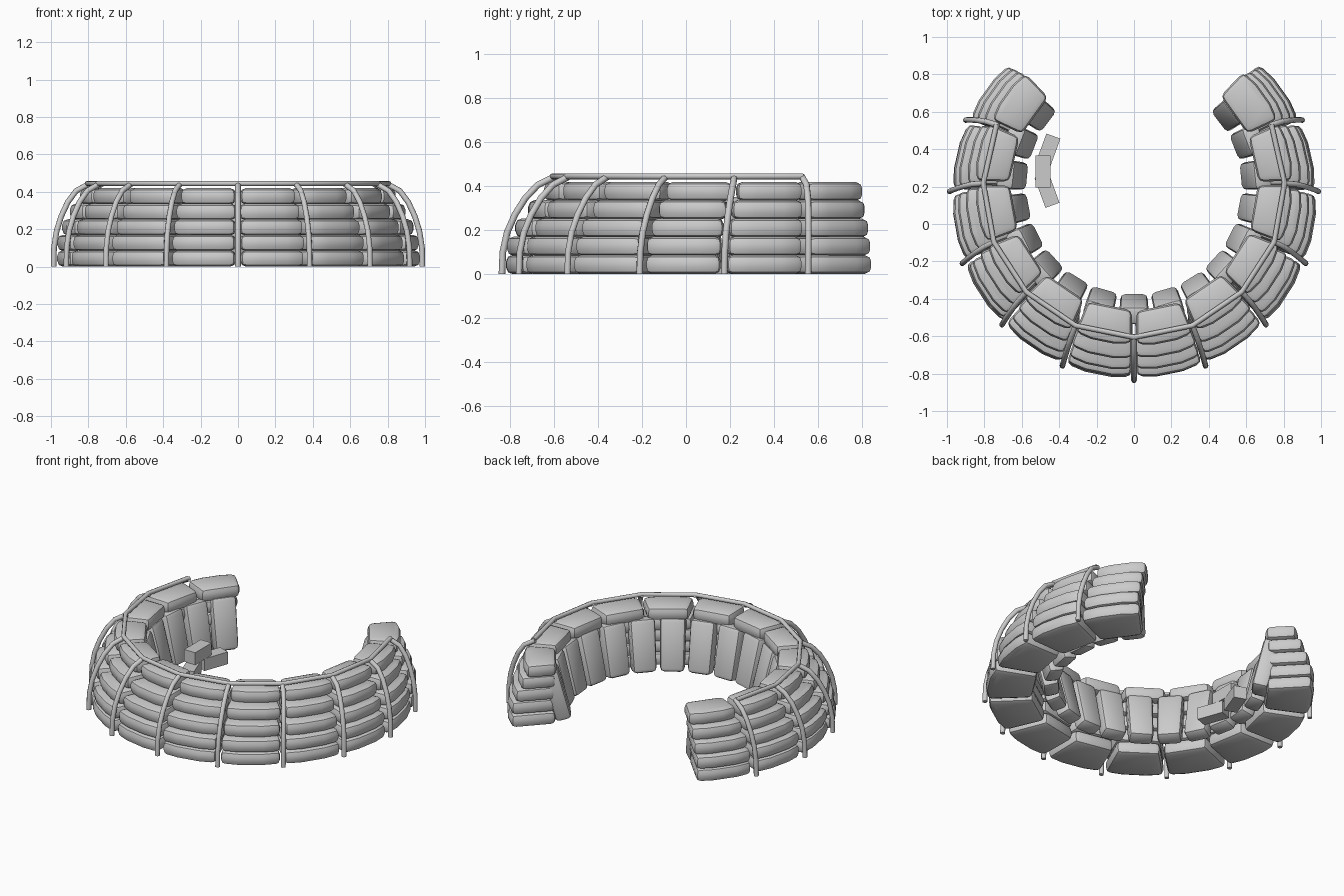
import bpy, bmesh, random
from math import sin, cos, radians
from mathutils import Vector, Matrix

if "Cube" in bpy.data.objects:
    bpy.data.objects.remove(bpy.data.objects["Cube"])

random.seed(4)
STEP = 22.85         # angle between ribs


def polar(r, a, z=0.0, cy=0.15):
    # angle measured from the front (-y), positive toward +x
    return Vector((r * sin(radians(a)), cy - r * cos(radians(a)), z))


def finish(bm, name):
    bmesh.ops.recalc_face_normals(bm, faces=bm.faces)
    me = bpy.data.meshes.new(name)
    bm.to_mesh(me)
    bm.free()
    ob = bpy.data.objects.new(name, me)
    bpy.context.collection.objects.link(ob)
    bpy.ops.object.select_all(action='DESELECT')
    ob.select_set(True)
    bpy.context.view_layer.objects.active = ob
    bpy.ops.object.shade_smooth_by_angle(angle=radians(25))
    return ob


def append(dst, src):
    me = bpy.data.meshes.new("tmp")
    src.to_mesh(me)
    src.free()
    dst.from_mesh(me)
    bpy.data.meshes.remove(me)


def wall_bag(ang, r_in, r_out, z0, z1, cy):
    # curved-front pillow: plan outline extruded and rounded
    bm = bmesh.new()
    h = STEP / 2 - 0.7 + random.uniform(-0.3, 0.2)
    plan = [(r_out - 0.008, -h), (r_out, -h * .4), (r_out, h * .4), (r_out - 0.008, h),
            (r_in, h), (r_in, -h)]
    f = bm.faces.new([bm.verts.new(polar(r, ang + a, z0, cy)) for r, a in plan])
    ext = bmesh.ops.extrude_face_region(bm, geom=[f])
    for v in ext['geom']:
        if isinstance(v, bmesh.types.BMVert):
            v.co.z = z1
    bmesh.ops.recalc_face_normals(bm, faces=bm.faces)
    edges = [e for e in bm.edges if e.calc_face_angle(0) > 0.6]
    bmesh.ops.bevel(bm, geom=edges, offset=0.03, segments=2, profile=0.5, affect='EDGES')
    return bm


# Five stacked rings of sandbags, stepping inward; centres drift back with height
rings = [(0.70, 0.975, 0.15), (0.70, 0.97, 0.153), (0.695, 0.945, 0.163),
         (0.685, 0.90, 0.18), (0.665, 0.85, 0.20)]
for i, (r_in, r_out, cy) in enumerate(rings):
    ring = bmesh.new()
    for k in range(12):
        j = random.uniform(-0.004, 0.004)
        append(ring, wall_bag((k - 5.5) * STEP, r_in + j, r_out + j,
                              i * 0.083, i * 0.083 + 0.087, cy))
    finish(ring, f"sandbag_ring_{i + 1}")

# Upright sandbags lining the inside, leaning outward
lining = bmesh.new()
for k in range(-8, 9):
    a = k * 15.9
    bm = bmesh.new()
    bmesh.ops.create_cube(bm, size=1, matrix=Matrix.Diagonal((0.153, 0.10, 0.33, 1)))
    for v in bm.verts:                      # slightly wider at the top
        v.co.x *= 1.03 if v.co.z > 0 else 0.95
    bmesh.ops.bevel(bm, geom=bm.edges[:], offset=0.026, segments=2, profile=0.5, affect='EDGES')
    m = (Matrix.Translation(polar(0.655, a, 0.185, 0.2)) @ Matrix.Rotation(radians(a), 4, 'Z')
         @ Matrix.Rotation(radians(14 + random.uniform(-1, 1)), 4, 'X'))
    bm.transform(m)
    append(lining, bm)
finish(lining, "lining_sandbags")


def tube(name, pts, radius):
    cu = bpy.data.curves.new(name, 'CURVE')
    cu.dimensions = '3D'
    cu.bevel_depth = radius
    cu.bevel_resolution = 2
    cu.use_fill_caps = True
    sp = cu.splines.new('POLY')
    sp.points.add(len(pts) - 1)
    for p, co in zip(sp.points, pts):
        p.co = (*co, 1)
    ob = bpy.data.objects.new(name, cu)
    bpy.context.collection.objects.link(ob)


# Curved outer ribs: radius, height, centre
rib = [(0.986, 0, .15), (0.984, 0.1, .152), (0.97, 0.19, .158), (0.945, 0.27, .168),
       (0.91, 0.345, .18), (0.865, 0.405, .192), (0.795, 0.443, .2)]
for k in range(-5, 6):
    tube(f"rib_{k + 6}", [polar(r, k * STEP, z, cy) for r, z, cy in rib], 0.015)

# Straight-segment top rail
angles = [k * STEP for k in range(-5, 6)]
tube("top_rail", [polar(0.806, a, 0.444, 0.2) for a in angles], 0.014)


# Small stack of boxes inside the enclosure
def box(name, x, y, z, rot):
    bm = bmesh.new()
    bmesh.ops.create_cube(bm, size=1, matrix=Matrix.Diagonal((0.08, 0.17, 0.08, 1)))
    bm.transform(Matrix.Translation((x, y, z)) @ Matrix.Rotation(radians(rot), 4, 'Z'))
    finish(bm, name)


box("box_back", -0.46, 0.39, 0.04, -20)
box("box_front", -0.465, 0.18, 0.04, 20)
box("box_top", -0.487, 0.28, 0.12, 0)
